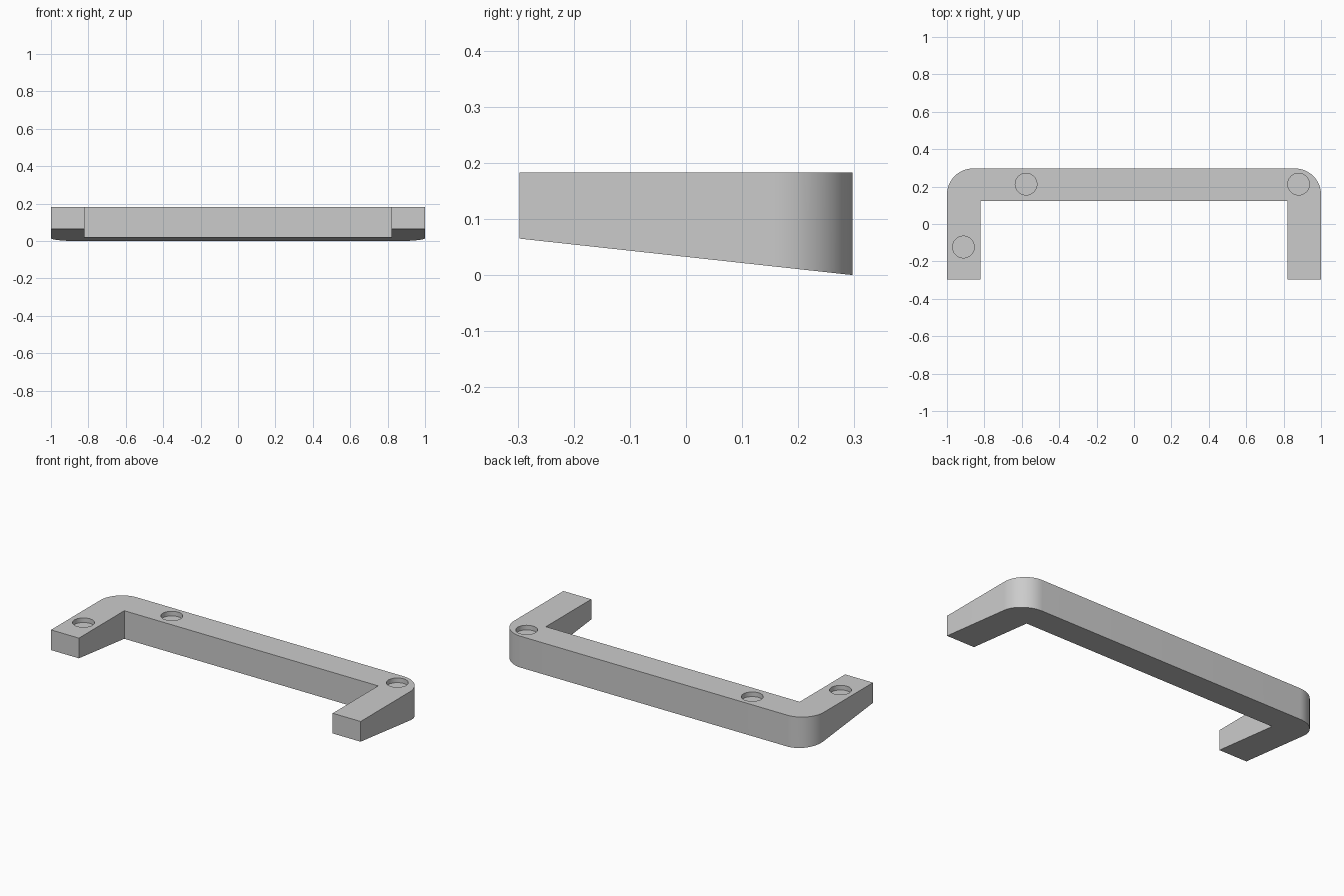
import bpy, bmesh, math

cube = bpy.data.objects.get("Cube")
if cube:
    bpy.data.objects.remove(cube, do_unlink=True)

HALF_X, HALF_Y, TOP = 1.0, 0.297, 0.183
INNER_X, INNER_Y = 0.82, 0.122
CORNER, FRONT_RISE = 0.14, 0.065
HOLE_R, HOLE_DEPTH = 0.058, 0.027
HOLES = [(-0.912, -0.123), (-0.577, 0.213), (0.88, 0.213)]

grey = bpy.data.materials.new("plain grey")
grey.use_nodes = True
colour = (0.6, 0.6, 0.6, 1)
grey.diffuse_color = colour
grey.node_tree.nodes["Principled BSDF"].inputs["Base Color"].default_value = colour


def underside(y):
    """Height of the sloping underside at depth y."""
    return FRONT_RISE * (HALF_Y - y) / (2 * HALF_Y)


# U-shaped outline: right half, then its mirror
half = [(INNER_X, INNER_Y), (INNER_X, -HALF_Y), (HALF_X, -HALF_Y)]
steps = 16
for i in range(steps + 1):
    a = math.pi / 2 * i / steps
    half.append((HALF_X - CORNER + CORNER * math.cos(a),
                 HALF_Y - CORNER + CORNER * math.sin(a)))
outline = half + [(-x, y) for x, y in reversed(half)]

# Bracket body with flat top and sloping underside
bm = bmesh.new()
low = [bm.verts.new((x, y, underside(y))) for x, y in outline]
high = [bm.verts.new((x, y, TOP)) for x, y in outline]
bm.faces.new(list(reversed(low)))
bm.faces.new(high)
n = len(outline)
for i in range(n):
    j = (i + 1) % n
    bm.faces.new((low[i], low[j], high[j], high[i]))
bmesh.ops.recalc_face_normals(bm, faces=bm.faces)
mesh = bpy.data.meshes.new("bracket")
bm.to_mesh(mesh)
bm.free()
bracket = bpy.data.objects.new("bracket", mesh)
bpy.context.collection.objects.link(bracket)
mesh.materials.append(grey)

# Shallow round recesses in the top
for k, (x, y) in enumerate(HOLES):
    bpy.ops.mesh.primitive_cylinder_add(vertices=48, radius=HOLE_R,
                                        depth=2 * HOLE_DEPTH, location=(x, y, TOP))
    cutter = bpy.context.object
    cutter.name = f"recess_cutter_{k + 1}"
    cutter.data.materials.append(grey)
    cutter.hide_render = True
    cut = bracket.modifiers.new(f"recess_{k + 1}", "BOOLEAN")
    cut.operation = "DIFFERENCE"
    cut.solver = "EXACT"
    cut.object = cutter

# Apply the cuts and remove the cutters
bpy.ops.object.select_all(action="DESELECT")
bracket.select_set(True)
bpy.context.view_layer.objects.active = bracket
for m in list(bracket.modifiers):
    cutter = m.object
    bpy.ops.object.modifier_apply(modifier=m.name)
    bpy.data.objects.remove(cutter, do_unlink=True)

bpy.ops.object.shade_smooth_by_angle(angle=math.radians(30))
